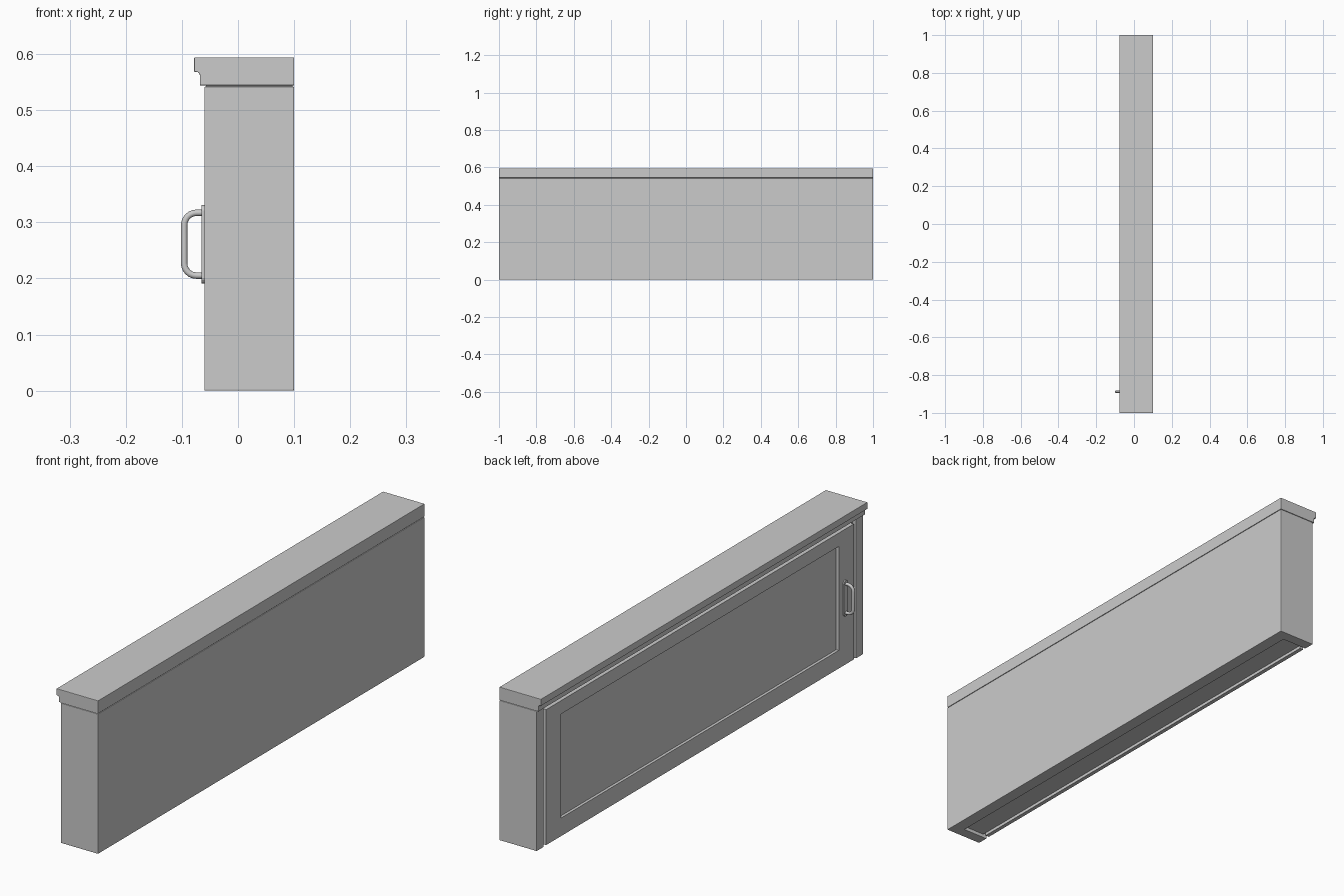
import bpy, bmesh, math
from mathutils import Vector

cube = bpy.data.objects.get("Cube")
if cube:
    bpy.data.objects.remove(cube, do_unlink=True)


def material(name, colour):
    mat = bpy.data.materials.new(name)
    mat.use_nodes = True
    mat.diffuse_color = colour
    mat.node_tree.nodes["Principled BSDF"].inputs["Base Color"].default_value = colour
    return mat


grey = material("painted grey", (0.6, 0.6, 0.6, 1))


def finish(bm, name, bevel=0.0):
    mesh = bpy.data.meshes.new(name)
    bmesh.ops.recalc_face_normals(bm, faces=bm.faces)
    bm.to_mesh(mesh)
    bm.free()
    obj = bpy.data.objects.new(name, mesh)
    bpy.context.collection.objects.link(obj)
    mesh.materials.append(grey)
    if bevel:
        mod = obj.modifiers.new("soft edges", "BEVEL")
        mod.width = bevel
        mod.segments = 2
        mod.limit_method = "ANGLE"
    return obj


def box_mesh(low, high):
    bm = bmesh.new()
    bmesh.ops.create_cube(bm, size=1)
    low, high = Vector(low), Vector(high)
    for v in bm.verts:
        v.co = (low + high) / 2 + v.co * (high - low)
    return bm


def extrude_profile(points, vector):
    bm = bmesh.new()
    face = bm.faces.new([bm.verts.new(p) for p in points])
    moved = bmesh.ops.extrude_face_region(bm, geom=[face])["geom"]
    bmesh.ops.translate(bm, vec=vector,
                        verts=[g for g in moved if isinstance(g, bmesh.types.BMVert)])
    return bm


FRONT, BACK, TOP = -0.06, 0.1, 0.542
SIDE = 0.956      # inner face of the end panels
DOOR = 0.942      # half length of the door
THICK = 0.016     # door thickness

# Cabinet carcass: a U-shaped wall in plan and a raised core inside it
plan = [(FRONT, -1), (BACK, -1), (BACK, 1), (FRONT, 1),
        (FRONT, SIDE), (0.05, SIDE), (0.05, -SIDE), (FRONT, -SIDE)]
finish(extrude_profile([(x, y, 0) for x, y in plan], (0, 0, TOP)), "carcass", 0.002)
finish(box_mesh((FRONT + THICK, -SIDE, 0.014), (0.051, SIDE, TOP)), "inner_box")

# Worktop with a coved overhang along the door side
edge = [(BACK, 0.594), (-0.078, 0.594), (-0.078, 0.568)]
for i in range(5):
    a = math.pi / 2 * i / 4
    edge.append((-0.074 + 0.006 * math.sin(a), 0.562 + 0.006 * math.cos(a)))
edge += [(-0.068, 0.544), (BACK, 0.544)]
finish(extrude_profile([(x, -1, z) for x, z in edge], (0, 2, 0)), "worktop", 0.0012)
finish(box_mesh((FRONT + 0.003, -0.997, TOP - 0.002), (BACK - 0.003, 0.997, 0.546)), "worktop_joint")

# Door with a recessed centre panel
bm = box_mesh((FRONT, -DOOR, 0.002), (FRONT + THICK, DOOR, 0.527))
face = min(bm.faces, key=lambda f: f.calc_center_median().x)
bmesh.ops.inset_region(bm, faces=[face], thickness=0.07)
for v in face.verts:
    v.co.y = math.copysign(0.85, v.co.y)
    v.co.z = 0.072 if v.co.z < 0.3 else 0.475
moved = bmesh.ops.extrude_face_region(bm, geom=[face])["geom"]
bmesh.ops.translate(bm, vec=(0.011, 0, 0),
                    verts=[g for g in moved if isinstance(g, bmesh.types.BMVert)])
if face.is_valid:
    bmesh.ops.delete(bm, geom=[face], context="FACES_ONLY")
finish(bm, "door")

# Handle backplate with rounded ends
HY, HZ, R = -0.888, 0.261, 0.012
outline = []
for i in range(18):
    a = 2 * math.pi * i / 18 + math.pi / 18
    side = 0.058 if math.sin(a) > 0 else -0.058
    outline.append((FRONT - 0.005, HY + R * math.cos(a), HZ + side + R * math.sin(a)))
finish(extrude_profile(outline, (0.006, 0, 0)), "handle_plate")

# Handle bar: a tube along a rounded D-shaped path
curve = bpy.data.curves.new("handle_bar", "CURVE")
curve.dimensions = "3D"
curve.bevel_depth = 0.006
curve.bevel_resolution = 3
path = [(FRONT, HZ + 0.056)]
for side in (1, -1):
    arc = []
    for i in range(7):
        a = math.pi / 2 * i / 6
        arc.append((-0.074 - 0.022 * math.sin(a), HZ + side * (0.034 + 0.022 * math.cos(a))))
    path += arc if side == 1 else arc[::-1]
path.append((FRONT, HZ - 0.056))
spline = curve.splines.new("POLY")
spline.points.add(len(path) - 1)
for point, (x, z) in zip(spline.points, path):
    point.co = (x, HY, z, 1)
bar = bpy.data.objects.new("handle_bar", curve)
bpy.context.collection.objects.link(bar)
curve.materials.append(grey)
bpy.ops.object.select_all(action="DESELECT")
bar.select_set(True)
bpy.context.view_layer.objects.active = bar
bpy.ops.object.convert(target="MESH")
bpy.ops.object.shade_smooth_by_angle(angle=math.radians(40))
